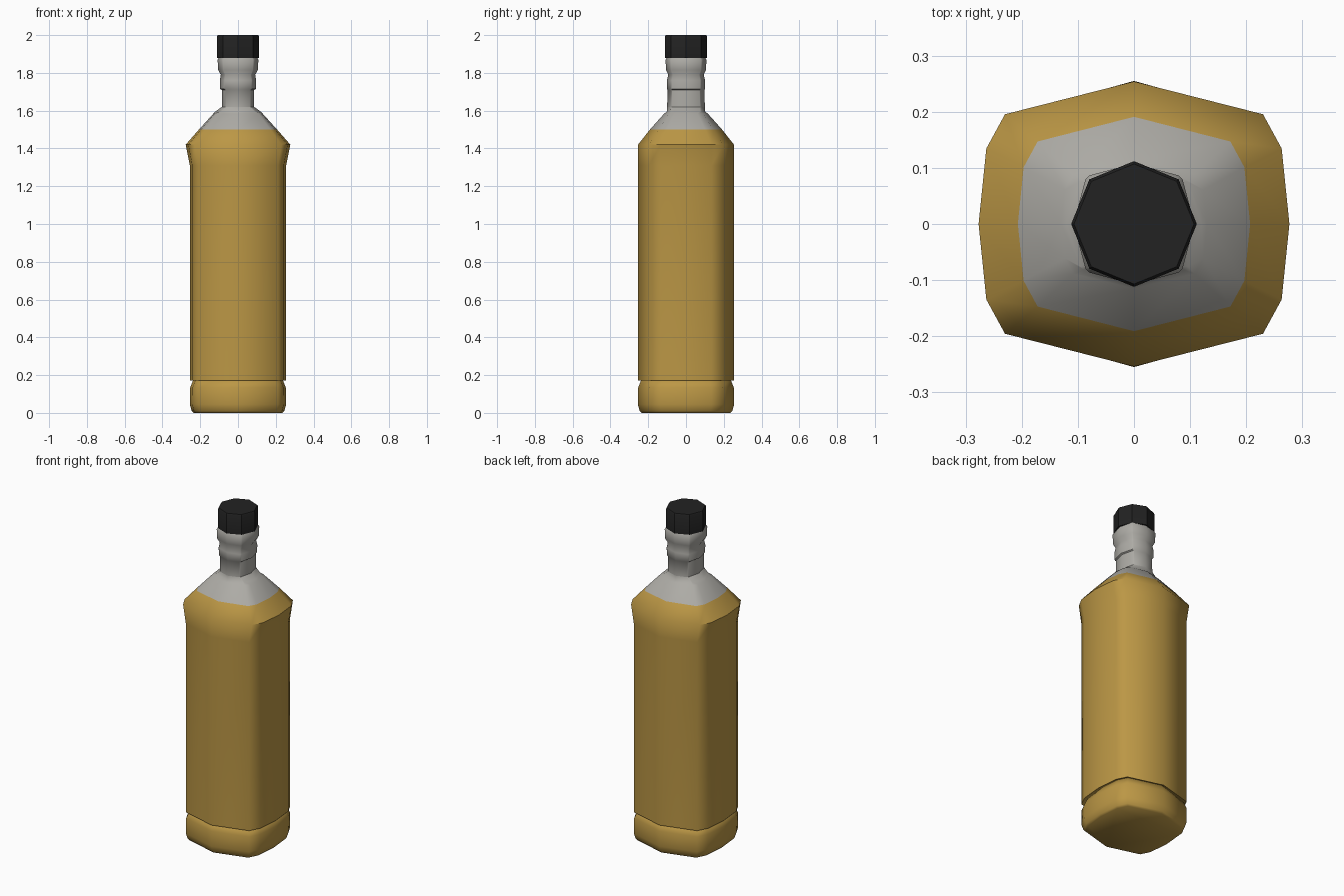
import bpy
import bmesh
import math

cube = bpy.data.objects.get("Cube")
if cube:
    bpy.data.objects.remove(cube)


def material(name, rgb, rough=0.6):
    m = bpy.data.materials.new(name)
    m.use_nodes = True
    m.diffuse_color = (*rgb, 1)
    bsdf = m.node_tree.nodes["Principled BSDF"]
    bsdf.inputs["Base Color"].default_value = (*rgb, 1)
    bsdf.inputs["Roughness"].default_value = rough
    return m


GOLD = material("amber liquid", (0.50, 0.31, 0.06))
GLASS = material("grey glass", (0.42, 0.41, 0.38))
BLACK = material("black cap", (0.016, 0.016, 0.016))

# Quarter outlines: faceted body, and nearly octagonal neck
BODY = [(0, -1), (0.83, -0.77), (0.95, -0.53), (1, 0)]
NECK = [(0, -1), (0.74, -0.80), (0.80, -0.74), (1, 0)]
OCTAGON = [(0, -1), (0.71, -0.71), (1, 0)]


def full_outline(quarter):
    half = quarter + [(x, -y) for x, y in quarter[-2::-1]]
    return half + [(-x, y) for x, y in half[-2:0:-1]]


def loft(name, rings, mats, angle, split=None, caps=(True, True)):
    """Skin rings of (quarter outline, half width, half depth, height)."""
    bm = bmesh.new()
    loops = [[bm.verts.new((x * sx, y * sy, z)) for x, y in full_outline(q)]
             for q, sx, sy, z in rings]
    for a, b in zip(loops, loops[1:]):
        for i in range(len(a)):
            j = (i + 1) % len(a)
            bm.faces.new((a[i], a[j], b[j], b[i]))
    if caps[0]:
        bm.faces.new(loops[0][::-1])
    if caps[1]:
        bm.faces.new(loops[-1])
    for f in bm.faces:
        if split and f.calc_center_median().z > split:
            f.material_index = 1
    me = bpy.data.meshes.new(name)
    bm.to_mesh(me)
    bm.free()
    for m in mats:
        me.materials.append(m)
    ob = bpy.data.objects.new(name, me)
    bpy.context.collection.objects.link(ob)
    bpy.ops.object.select_all(action="DESELECT")
    ob.select_set(True)
    bpy.context.view_layer.objects.active = ob
    bpy.ops.object.shade_smooth_by_angle(angle=math.radians(angle))
    return ob


# Rounded foot tucked under the body
loft("bottle_base", [
    (BODY, 0.235, 0.235, 0.0),
    (BODY, 0.245, 0.245, 0.01),
    (BODY, 0.255, 0.255, 0.045),
    (BODY, 0.253, 0.253, 0.135),
    (BODY, 0.235, 0.235, 0.18),
], [GOLD], 75)

# Body and shoulder, filled up to the liquid line
loft("bottle_body", [
    (BODY, 0.235, 0.235, 0.18),
    (BODY, 0.255, 0.254, 0.172),
    (BODY, 0.255, 0.254, 1.31),
    (BODY, 0.277, 0.254, 1.42),
    (BODY, 0.207, 0.191, 1.50),
    (BODY, 0.130, 0.115, 1.585),
    (NECK, 0.120, 0.102, 1.595),
    (NECK, 0.086, 0.100, 1.62),
], [GOLD, GLASS], 50, split=1.5, caps=(False, False))

# Neck with its two stepped collars
loft("bottle_neck", [
    (NECK, 0.086, 0.100, 1.62),
    (NECK, 0.086, 0.097, 1.71),
    (NECK, 0.094, 0.101, 1.715),
    (NECK, 0.096, 0.101, 1.76),
    (NECK, 0.091, 0.094, 1.79),
    (NECK, 0.105, 0.106, 1.815),
    (NECK, 0.108, 0.108, 1.87),
    (NECK, 0.095, 0.096, 1.89),
], [GLASS], 50, caps=(False, True))

# Stopper
loft("bottle_cap", [
    (OCTAGON, 0.112, 0.112, 1.88),
    (OCTAGON, 0.112, 0.112, 1.992),
    (OCTAGON, 0.107, 0.107, 2.0),
], [BLACK], 35)
